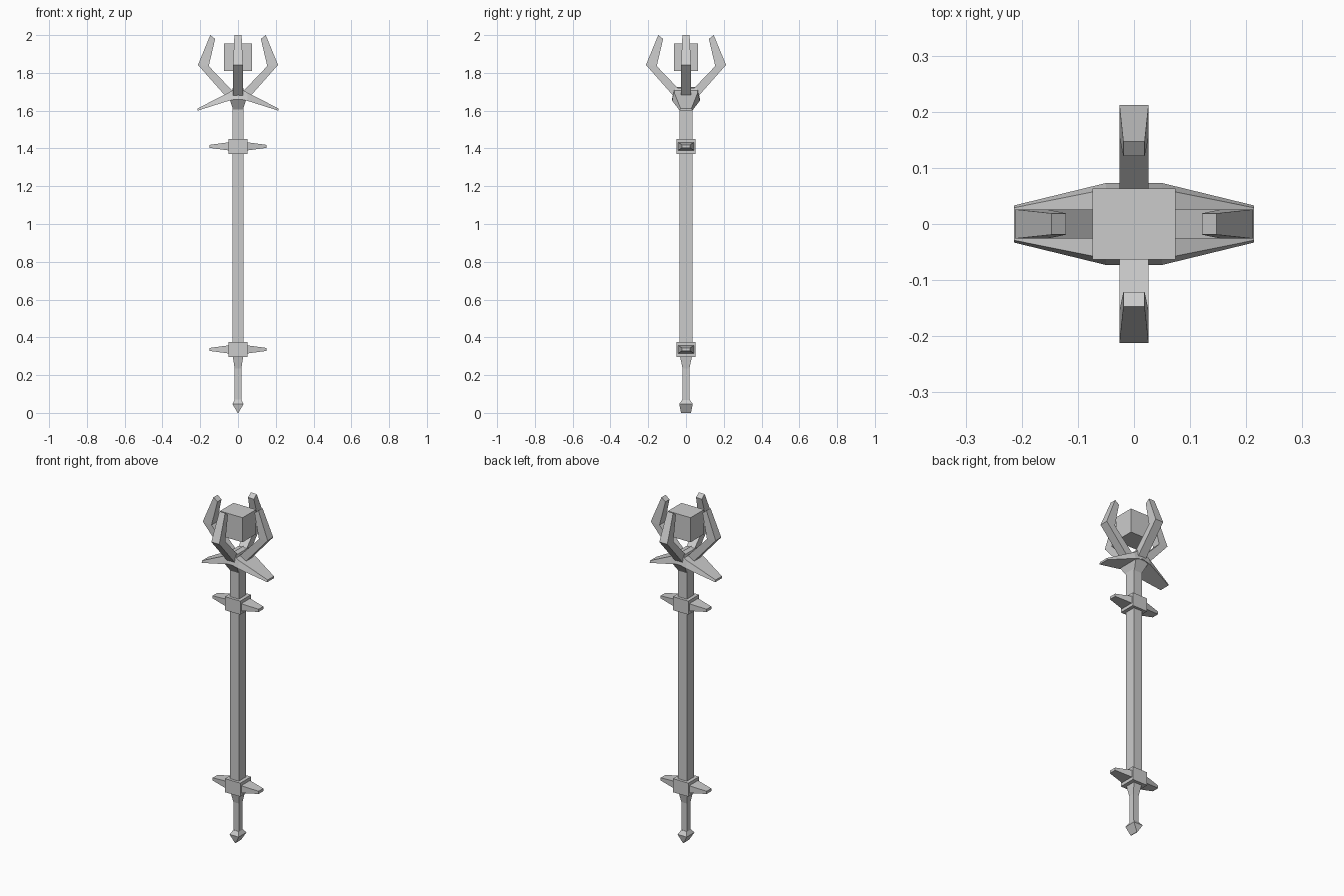
import bpy, bmesh
from mathutils import Matrix
from math import pi

if "Cube" in bpy.data.objects:
    bpy.data.objects.remove(bpy.data.objects["Cube"])


def loft(name, rings, angle=0):
    """Skin four-cornered rings into a closed solid, turned about z."""
    bm = bmesh.new()
    rows = [[bm.verts.new(p) for p in ring] for ring in rings]
    for a, b in zip(rows, rows[1:]):
        for i in range(4):
            j = (i + 1) % 4
            bm.faces.new((a[i], a[j], b[j], b[i]))
    bm.faces.new(rows[0][::-1])
    bm.faces.new(rows[-1])
    bm.transform(Matrix.Rotation(angle, 4, 'Z'))
    bmesh.ops.recalc_face_normals(bm, faces=bm.faces)
    me = bpy.data.meshes.new(name)
    bm.to_mesh(me)
    bm.free()
    ob = bpy.data.objects.new(name, me)
    bpy.context.collection.objects.link(ob)
    return ob


def stack(name, levels):
    """Solid from (z, half x, half y) levels."""
    return loft(name, [[(-x, -y, z), (x, -y, z), (x, y, z), (-x, y, z)]
                       for z, x, y in levels])


def arm(name, stations, angle):
    """Outward arm from (lower x, z, half width, upper x, z, half width)."""
    return loft(name, [[(x0, -w0, z0), (x0, w0, z0), (x1, w1, z1), (x1, -w1, z1)]
                       for x0, z0, w0, x1, z1, w1 in stations], angle)


# Pole, grip and wedge-shaped pommel
stack("shaft", [(0.30, 0.029, 0.034), (1.63, 0.029, 0.034)])
stack("grip", [(0.06, 0.018, 0.018), (0.235, 0.018, 0.018),
               (0.31, 0.029, 0.034)])
stack("pommel", [(0.0, 0.002, 0.026), (0.047, 0.03, 0.036),
                 (0.07, 0.017, 0.02)])

# Collars with side spikes
for label, z in (("lower", 0.336), ("upper", 1.411)):
    stack(label + "_collar", [(z - 0.04, 0.05, 0.05), (z + 0.04, 0.05, 0.05)])
    for side, ang in (("right", 0), ("left", pi)):
        arm(f"{label}_spike_{side}",
            [(0.045, z - 0.022, 0.042, 0.045, z + 0.022, 0.042),
             (0.15, z - 0.008, 0.022, 0.15, z + 0.008, 0.022)], ang)

# Flared socket under the head
stack("socket", [(1.605, 0.026, 0.034), (1.66, 0.044, 0.07),
                 (1.72, 0.028, 0.058)])

# Drooping wings
for side, ang in (("right", 0), ("left", pi)):
    arm("wing_" + side,
        [(0.0, 1.665, 0.073, 0.0, 1.725, 0.062),
         (0.05, 1.652, 0.073, 0.05, 1.695, 0.062),
         (0.214, 1.60, 0.033, 0.214, 1.612, 0.029)], ang)

# Four bent prongs around the crystal
for i in range(4):
    arm(f"prong_{i + 1}",
        [(0.055, 1.665, 0.026, 0.015, 1.69, 0.026),
         (0.212, 1.842, 0.026, 0.155, 1.836, 0.026),
         (0.147, 2.0, 0.019, 0.121, 1.98, 0.019)], i * pi / 2)

# Floating crystal block
stack("crystal", [(1.81, 0.074, 0.063), (1.955, 0.074, 0.063)])
